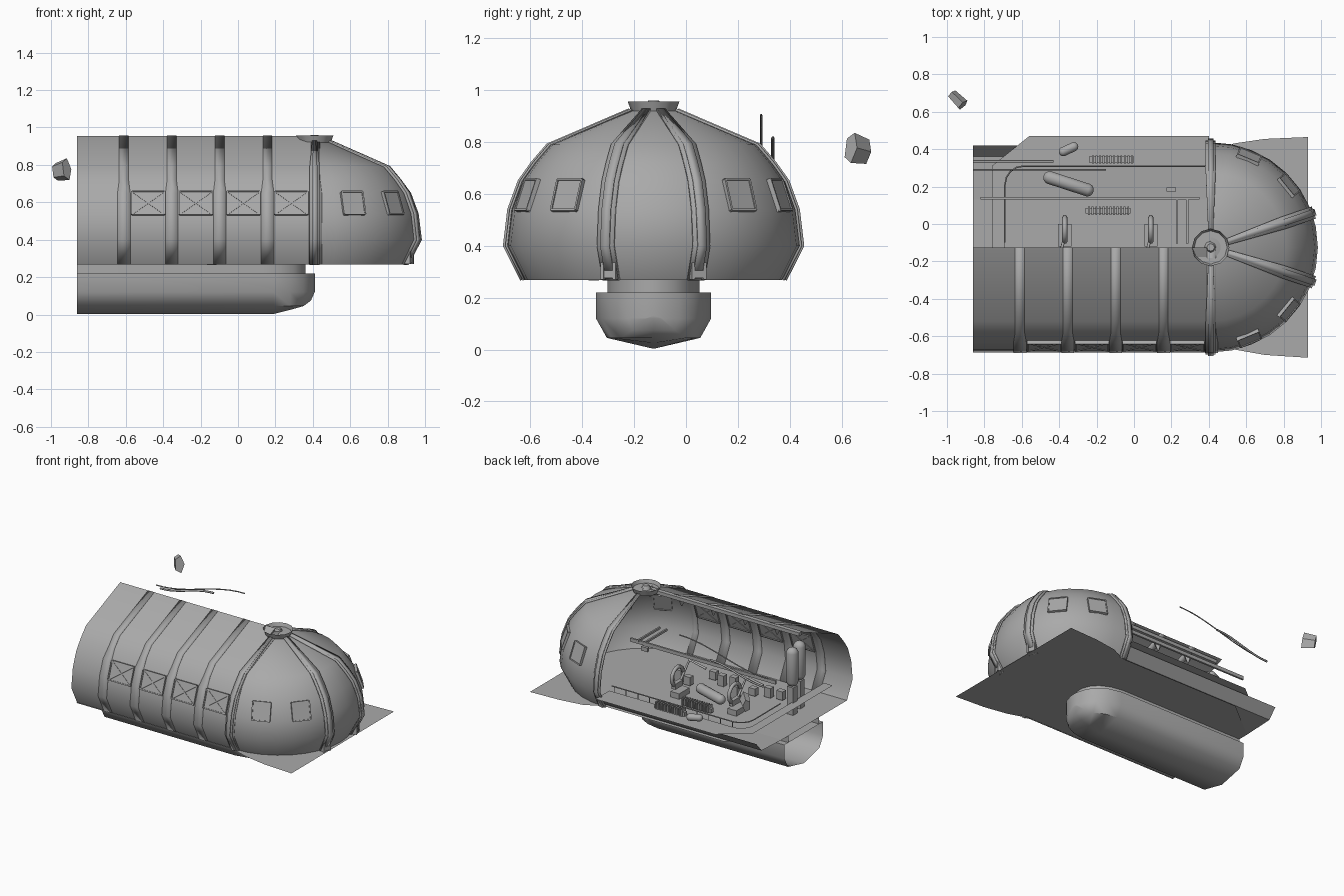
import bpy, bmesh, math, random
from mathutils import Vector, Matrix

if "Cube" in bpy.data.objects:
    bpy.data.objects.remove(bpy.data.objects["Cube"])

grey = bpy.data.materials.new("plain grey")
grey.use_nodes = True
grey.diffuse_color = (0.4, 0.4, 0.4, 1)
grey.node_tree.nodes["Principled BSDF"].inputs["Base Color"].default_value = (0.4, 0.4, 0.4, 1)

CY = -0.125                      # centre line of the craft
BACK, JOIN = -0.86, 0.41         # open end, and where the dome begins
SKIN = [(0.0, 0.955), (0.395, 0.79), (0.455, 0.72), (0.505, 0.65),
        (0.545, 0.54), (0.562, 0.40), (0.495, 0.268)]   # (radius, height)


def finish(name, bm, smooth=False, thick=0):
    me = bpy.data.meshes.new(name)
    bm.to_mesh(me)
    bm.free()
    ob = bpy.data.objects.new(name, me)
    bpy.context.collection.objects.link(ob)
    me.materials.append(grey)
    if thick:
        mod = ob.modifiers.new("thickness", 'SOLIDIFY')
        mod.thickness, mod.offset = thick, 0
    if smooth:
        bpy.ops.object.select_all(action='DESELECT')
        ob.select_set(True)
        bpy.context.view_layer.objects.active = ob
        bpy.ops.object.shade_smooth_by_angle(angle=math.radians(50))
    return ob


def loft(name, rows, smooth=True, thick=0):
    bm = bmesh.new()
    grid = [[bm.verts.new(p) for p in row] for row in rows]
    for a, b in zip(grid, grid[1:]):
        for i in range(len(a) - 1):
            bm.faces.new((a[i], a[i + 1], b[i + 1], b[i]))
    bmesh.ops.remove_doubles(bm, verts=bm.verts, dist=0.0005)
    bmesh.ops.recalc_face_normals(bm, faces=bm.faces)
    return finish(name, bm, smooth, thick)


def plate(name, outline, z):
    bm = bmesh.new()
    f = bm.faces.new([bm.verts.new((x, y, z)) for x, y in outline])
    f.normal_update()
    if f.normal.z < 0:
        f.normal_flip()
    return finish(name, bm)


def boxes(name, parts, frame=Matrix()):
    bm = bmesh.new()
    for size, loc, spin in parts:
        m = frame @ Matrix.Translation(loc) @ Matrix.Rotation(spin, 4, 'Z') @ Matrix.Diagonal((*size, 1))
        bmesh.ops.create_cube(bm, size=1, matrix=m)
    return finish(name, bm)


def cylinder(name, loc, r1, r2, h, sides=16, caps=True):
    bm = bmesh.new()
    bmesh.ops.create_cone(bm, cap_ends=caps, segments=sides, radius1=r1, radius2=r2, depth=h,
                          matrix=Matrix.Translation(loc))
    return finish(name, bm, True)


def capsule(name, loc, r, length, rot=Matrix()):
    bm = bmesh.new()
    bmesh.ops.create_uvsphere(bm, u_segments=14, v_segments=9, radius=r)
    for v in bm.verts:
        v.co.z += math.copysign(length / 2 - r, v.co.z) if abs(v.co.z) > 1e-4 else 0
    bm.transform(Matrix.Translation(loc) @ rot)
    return finish(name, bm, True)


def pipe(name, pts, r):
    cu = bpy.data.curves.new(name, 'CURVE')
    cu.dimensions, cu.bevel_depth, cu.bevel_resolution = '3D', r, 1
    s = cu.splines.new('POLY')
    s.points.add(len(pts) - 1)
    for p, q in zip(s.points, pts):
        p.co = (*q, 1)
    ob = bpy.data.objects.new(name, cu)
    bpy.context.collection.objects.link(ob)
    cu.materials.append(grey)


def around(r, deg, z):
    a = math.radians(deg)
    return (JOIN + 1.02 * r * math.cos(a), CY + r * math.sin(a), z)


# Outer shell: half hull, half-round dome
loft("hull_side", [[(x, CY - r, z) for r, z in SKIN] for x in (BACK, JOIN)])
loft("dome", [[around(r, -90 + i * 11.25, z) for r, z in SKIN] for i in range(17)])

# Hull seam bands, narrower above the window row
for i in range(5):
    xc = -0.61 + i * 0.256
    loft("hull_band", [[(xc + s * (0.025 if z > 0.7 else 0.034), CY - r, z) for r, z in SKIN]
                       for s in (-1, 1)], True, 0.003)

# Dome ribs with feet, plus the arch where hull and dome meet
for deg, w in ((-19, 0.018), (19, 0.018), (-90, 0.014), (90, 0.014)):
    a = math.radians(deg)
    t = Vector((-math.sin(a), math.cos(a), 0))
    for off, width in ((0.005, w * 1.9), (0.014, w)):
        loft("dome_rib", [[Vector(around(max(r, 0.08) + off, deg, z - (0.03 if r == 0 else 0)))
                           + t * s * width * (0.5 if r == 0 else 1) for r, z in SKIN]
                          for s in (-1, 1)], True, 0.01)
    if abs(deg) < 90:
        frame = Matrix.Translation(around(0.525, deg, 0.31)) @ Matrix.Rotation(a, 4, 'Z')
        boxes("rib_foot", [((0.03, 0.012, 0.08), (0, s * 0.024, 0), 0) for s in (-1, 1)]
              + [((0.025, 0.05, 0.03), (0, 0, -0.02), 0)], frame)

# Open cap ring on top
cylinder("cap_ring", (JOIN, CY, 0.937), 0.085, 0.1, 0.04, 12, False)
cylinder("cap_floor", (JOIN, CY, 0.93), 0.088, 0.088, 0.006, 12)
cylinder("cap_hub", (JOIN, CY, 0.946), 0.035, 0.02, 0.03, 8)


# Windows: raised frame, pane and optional cross bars
def window(name, loc, deg, w, h, cross):
    a, tilt = math.radians(deg), math.radians(19)
    u = Vector((-math.sin(a), math.cos(a), 0))
    n = Vector((math.cos(a) * math.cos(tilt), math.sin(a) * math.cos(tilt), math.sin(tilt)))
    frame = Matrix((u, n.cross(u), n)).transposed().to_4x4()
    frame.translation = Vector(loc)
    parts = [((w, h, 0.014), (0, 0, 0), 0)]
    for s in (-1, 1):
        parts.append(((w, 0.008, 0.024), (0, s * h / 2, 0), 0))
        parts.append(((0.008, h, 0.024), (s * w / 2, 0, 0), 0))
        if cross:
            parts.append(((math.hypot(w, h), 0.007, 0.02), (0, 0, 0), s * math.atan2(h, w)))
    boxes(name, parts, frame)


for i in range(4):
    window("hull_window", (-0.48 + i * 0.255, CY - 0.527, 0.595), -90, 0.175, 0.13, True)
for deg in (-67.5, -39, 39, 67.5):
    window("dome_window", around(0.525, deg, 0.595), deg, 0.12, 0.125, False)

# Floors
plate("dome_base", [(0.41, -0.63), (0.53, -0.67), (0.70, -0.70), (0.93, -0.715),
                    (0.93, 0.465), (0.70, 0.455), (0.53, 0.43), (0.41, 0.37)], 0.268)
plate("main_floor", [(BACK, -0.63), (JOIN, -0.63), (JOIN, 0.37), (-0.56, 0.37), (BACK, 0.13)], 0.27)
loft("open_side_skirt", [[(x, 0.13, 0.27), (x, 0.36, 0.28), (x, 0.42, 0.35)] for x in (BACK, 0.4)], False)

# Raised deck border with a rounded inner edge
corner = [(-0.59 - 0.1 * math.sin(t * math.pi / 8), 0.21 + 0.1 * math.cos(t * math.pi / 8)) for t in range(5)]
plate("deck_border", [(0.4, 0.47), (-0.56, 0.47), (-0.76, 0.31), (-0.76, -0.6), (-0.69, -0.6)]
      + corner[::-1] + [(0.4, 0.31)], 0.36)
pipe("deck_rail", [(-0.69, -0.1, 0.4)] + [(x, y, 0.4) for x, y in corner[::-1]] + [(0.38, 0.31, 0.4)], 0.004)
for i in range(11):
    cylinder("rail_post", (-0.59 + i * 0.095, 0.31, 0.38), 0.003, 0.003, 0.04, 6)

# Lower pod with a rounded nose, its top ledge and neck
HALF = [(0.222, 0.22), (0.222, 0.12), (0.18, 0.045), (0.0, 0.003)]
SECTION = [(-w, z) for w, z in HALF] + [(w, z) for w, z in HALF[-2::-1]]
NOSE = [(BACK, 1, 0), (0.19, 1, 0), (0.28, 0.9, 0.025), (0.35, 0.7, 0.045),
        (0.39, 0.45, 0.075), (0.41, 0.15, 0.12), (0.412, 0.0, 0.13)]
loft("lower_pod", [[(x, CY + w * s, max(z, lift)) for w, z in SECTION] for x, s, lift in NOSE])
plan = [(x, 0.222 * s) for x, s, _ in NOSE]
plate("pod_ledge", [(x, CY - w) for x, w in plan] + [(x, CY + w) for x, w in plan[-2::-1]], 0.22)
rim = [(x - (0.05 if x > 0 else 0), CY - w * 0.8) for x, w in plan]
rim += [(x, 2 * CY - y) for x, y in rim[-2::-1]]
loft("pod_neck", [[(x, y, z) for x, y in rim] for z in (0.22, 0.27)])

# Ceiling beam and brackets along the ridge
boxes("ridge_beam", [((1.2, 0.03, 0.025), (-0.22, CY - 0.02, 0.925), 0)])
for i in range(5):
    cylinder("roof_bracket", (-0.61 + i * 0.256, CY - 0.05, 0.885), 0.005, 0.035, 0.06, 4)

# Overhead travelling rail with its cross arm
boxes("overhead_rail", [((1.17, 0.014, 0.025), (-0.235, 0.137, 0.68), 0),
                        ((0.012, 0.25, 0.015), (0.23, 0.02, 0.69), 0),
                        ((0.012, 0.25, 0.015), (0.285, 0.02, 0.69), 0),
                        ((0.05, 0.02, 0.03), (0.2, 0.185, 0.67), 0)])

# Storage tanks and loose containers
for x, y in ((-0.66, -0.36), (-0.68, -0.25)):
    capsule("storage_tank", (x, y, 0.61), 0.042, 0.28)
    boxes("tank_stand", [((0.05, 0.05, 0.2), (x, y, 0.37), 0)])
for name, loc, r, length, deg in (("hanging_cylinder", (-0.35, 0.215, 0.5), 0.035, 0.28, -18),
                                  ("small_canister", (-0.35, 0.4, 0.4), 0.025, 0.11, 25)):
    capsule(name, loc, r, length,
            Matrix.Rotation(math.radians(deg), 4, 'Z') @ Matrix.Rotation(math.pi / 2, 4, 'Y'))

# Two work machines with open ring arms
for x in (-0.37, 0.09):
    boxes("machine_base", [((0.07, 0.12, 0.04), (x, -0.06, 0.29), 0),
                           ((0.03, 0.09, 0.04), (x, -0.03, 0.36), 0)])
    ring = [(x, -0.03 + 0.065 * math.cos(t * 0.42), 0.42 + 0.065 * math.sin(t * 0.42)) for t in range(-5, 8)]
    pipe("machine_ring", ring, 0.014)
    pipe("machine_arm", [(x, -0.07, 0.38), (x - 0.02, -0.14, 0.5), (x - 0.14, -0.16, 0.46)], 0.009)

# Racks of slats and scattered crates
for x0, y, z in ((-0.22, 0.345, 0.385), (-0.24, 0.07, 0.31)):
    boxes("slat_rack", [((0.01, 0.045, 0.05), (x0 + i * 0.019, y, z), 0) for i in range(12)]
          + [((0.24, 0.03, 0.03), (x0 + 0.1, y, z - 0.01), 0)])
random.seed(4)
boxes("floor_crates", [((0.05, 0.04, random.uniform(0.05, 0.1)),
                        (-0.5 + i * 0.09, random.uniform(-0.4, -0.2), 0.31), 0) for i in range(9)])

# Loose cables hanging off the open side
for y, x1, z0, h, r in ((0.29, -0.15, 0.84, 0.065, 0.004), (0.335, -0.43, 0.775, 0.04, 0.007)):
    pipe("loose_cable", [(BACK + (x1 - BACK) * i / 12, y, z0 - h * math.cos(i * math.pi / 12))
                         for i in range(13)], r)

# Drifting rock
bm = bmesh.new()
bmesh.ops.create_cone(bm, cap_ends=True, segments=5, radius1=0.05, radius2=0.062, depth=0.085)
bm.transform(Matrix.Translation((-0.945, 0.665, 0.77)) @ Matrix.Rotation(math.radians(-45), 4, 'Z')
             @ Matrix.Rotation(math.radians(80), 4, 'Y') @ Matrix.Diagonal((1, 0.55, 1, 1)))
finish("drifting_rock", bm)
